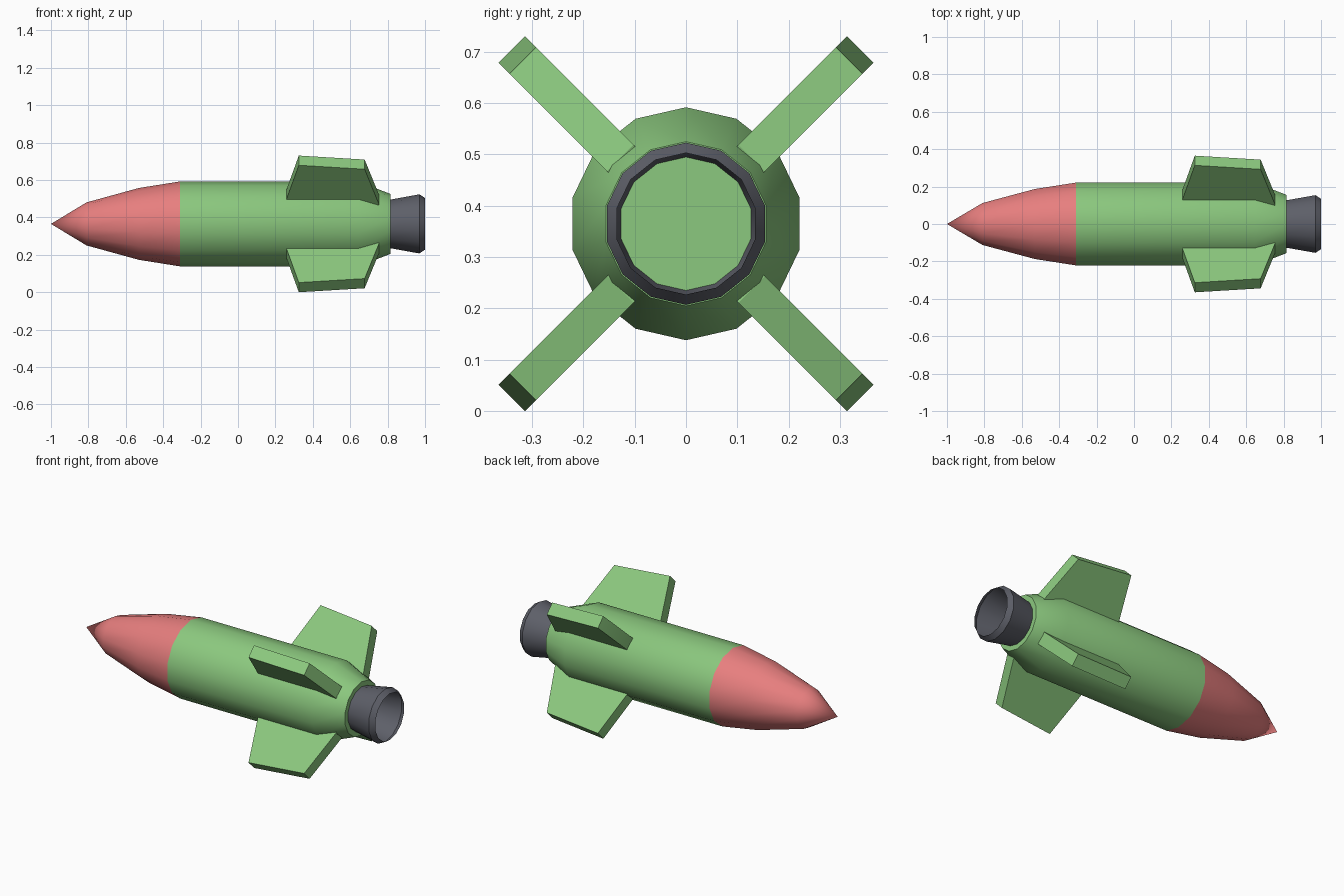
import bpy, bmesh
from math import sin, cos, pi, radians

if "Cube" in bpy.data.objects:
    bpy.data.objects.remove(bpy.data.objects["Cube"])

SIDES, CZ = 14, 0.365


def material(name, rgb):
    m = bpy.data.materials.new(name)
    m.diffuse_color = (*rgb, 1)
    m.use_nodes = True
    m.node_tree.nodes["Principled BSDF"].inputs["Base Color"].default_value = m.diffuse_color
    return m


RED = material("red_paint", (0.80, 0.21, 0.21))
GREEN = material("green_paint", (0.26, 0.58, 0.21))
METAL = material("dark_metal", (0.11, 0.115, 0.14))


def finish(bm, name, mat):
    me = bpy.data.meshes.new(name)
    bm.to_mesh(me)
    bm.free()
    ob = bpy.data.objects.new(name, me)
    bpy.context.collection.objects.link(ob)
    me.materials.append(mat)
    bpy.ops.object.select_all(action='DESELECT')
    ob.select_set(True)
    bpy.context.view_layer.objects.active = ob
    bpy.ops.object.shade_smooth_by_angle(angle=radians(30))
    return ob


def lathe(name, profile, mat, cap_end=False):
    """Revolve (x, radius) points around the long axis; radius 0 is a tip."""
    bm = bmesh.new()
    rings = []
    for x, r in profile:
        n = SIDES if r > 0 else 1
        rings.append([bm.verts.new((x, r * sin(2 * pi * i / n), CZ + r * cos(2 * pi * i / n) * (r > 0)))
                      for i in range(n)])
    for a, b in zip(rings, rings[1:]):
        for i in range(SIDES):
            j = (i + 1) % SIDES
            if len(a) == 1:
                bm.faces.new((a[0], b[j], b[i]))
            else:
                bm.faces.new((a[i], a[j], b[j], b[i]))
    if cap_end:
        bm.faces.new(rings[-1])
    bmesh.ops.recalc_face_normals(bm, faces=bm.faces)
    return finish(bm, name, mat)


def fin(name, angle, outline, thickness):
    """Extrude an (x, distance from axis) outline, turned around the axis."""
    bm = bmesh.new()
    c, s = cos(angle), sin(angle)
    sheets = [[bm.verts.new((x, d * c - t * s, CZ + d * s + t * c)) for x, d in outline]
              for t in (-thickness / 2, thickness / 2)]
    for sheet in sheets:
        bm.faces.new(sheet)
    n = len(outline)
    for i in range(n):
        j = (i + 1) % n
        bm.faces.new((sheets[0][i], sheets[0][j], sheets[1][j], sheets[1][i]))
    bmesh.ops.recalc_face_normals(bm, faces=bm.faces)
    return finish(bm, name, mat=GREEN)


# Nose cone
lathe("nose_cone", [(-1, 0), (-0.81, 0.115), (-0.53, 0.192), (-0.31, 0.227)], RED)

# Body with tapered, closed tail
lathe("body", [(-0.31, 0.227), (0.645, 0.227), (0.815, 0.160)], GREEN, cap_end=True)

# Open flared exhaust nozzle
lathe("nozzle", [(0.815, 0.130), (0.97, 0.158), (1.0, 0.138)], METAL)

# Four diagonal fins, rooted inside the body
FIN = [(0.26, 0.17), (0.26, 0.226), (0.325, 0.480), (0.677, 0.450), (0.755, 0.181), (0.75, 0.165), (0.63, 0.17)]
for k, label in enumerate(("upper_back", "upper_front", "lower_front", "lower_back")):
    fin("fin_" + label, pi / 4 + k * pi / 2, FIN, 0.073)
